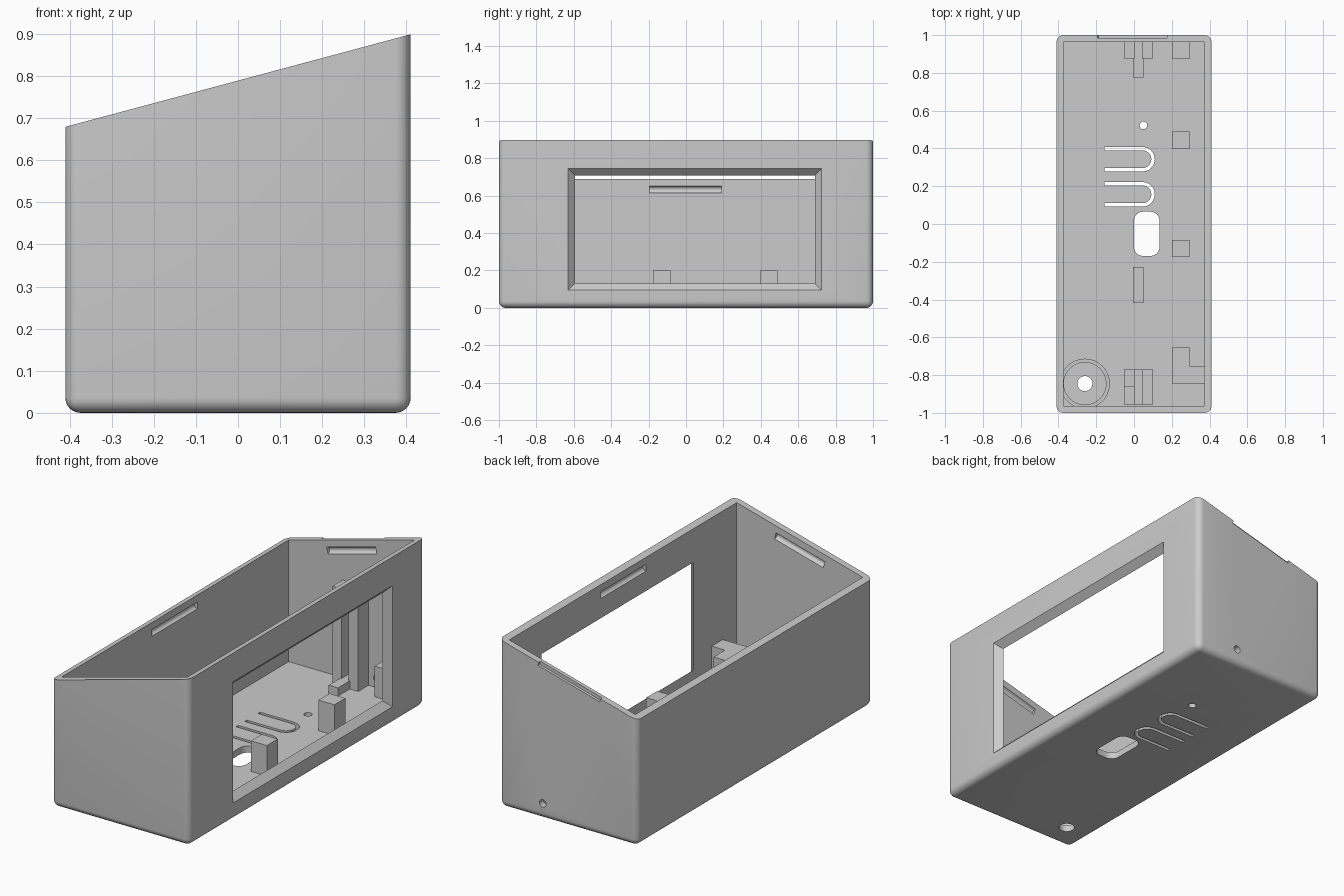
import bpy, bmesh, math
from mathutils import Matrix, Vector

if "Cube" in bpy.data.objects:
    bpy.data.objects.remove(bpy.data.objects["Cube"], do_unlink=True)

grey = bpy.data.materials.new("plain grey")
grey.use_nodes = True
COLOUR = (0.6, 0.6, 0.6, 1)
grey.diffuse_color = COLOUR
grey.node_tree.nodes["Principled BSDF"].inputs["Base Color"].default_value = COLOUR

TILT = math.radians(15)
HX, HY, WALL = 0.41, 1.0, 0.036
IX, IY = HX - WALL, HY - WALL
MID_TOP = 0.789


def finish(name, bm):
    bmesh.ops.recalc_face_normals(bm, faces=bm.faces)
    mesh = bpy.data.meshes.new(name)
    bm.to_mesh(mesh)
    bm.free()
    mesh.materials.append(grey)
    ob = bpy.data.objects.new(name, mesh)
    bpy.context.collection.objects.link(ob)
    return ob


def box(name, x, y, z):
    bm = bmesh.new()
    size = [b - a for a, b in (x, y, z)]
    centre = [(a + b) / 2 for a, b in (x, y, z)]
    bmesh.ops.create_cube(bm, size=1, matrix=Matrix.Translation(centre) @ Matrix.Diagonal((*size, 1)))
    return finish(name, bm)


def rod(name, centre, radius, length, axis, sides=24):
    bm = bmesh.new()
    turn = Vector(axis).to_track_quat('Z', 'Y').to_matrix().to_4x4()
    bmesh.ops.create_cone(bm, cap_ends=True, segments=sides, radius1=radius, radius2=radius,
                          depth=length, matrix=Matrix.Translation(centre) @ turn)
    return finish(name, bm)


def prism(name, points, z0, z1):
    bm = bmesh.new()
    face = bm.faces.new([bm.verts.new((x, y, z0)) for x, y in points])
    top = bmesh.ops.extrude_face_region(bm, geom=[face])["geom"]
    bmesh.ops.translate(bm, vec=(0, 0, z1 - z0), verts=[v for v in top if isinstance(v, bmesh.types.BMVert)])
    return finish(name, bm)


def arc(cx, cy, r, a0, a1, n=12):
    return [(cx + r * math.cos(math.radians(a0 + (a1 - a0) * i / n)),
             cy + r * math.sin(math.radians(a0 + (a1 - a0) * i / n))) for i in range(n + 1)]


def boolean(target, tool, operation='DIFFERENCE'):
    tool.hide_render = True
    mod = target.modifiers.new("cut", 'BOOLEAN')
    mod.operation, mod.solver, mod.object = operation, 'EXACT', tool
    bpy.context.view_layer.objects.active = target
    bpy.ops.object.modifier_apply(modifier=mod.name)
    bpy.data.objects.remove(tool, do_unlink=True)


# Rounded outer shell with a sloping open top
bm = bmesh.new()
bmesh.ops.create_cube(bm, size=1, matrix=Matrix.Translation((0, 0, 0.6)) @ Matrix.Diagonal((2 * HX, 2 * HY, 1.2, 1)))
bmesh.ops.bevel(bm, geom=bm.edges[:], offset=0.036, segments=6, profile=0.5, affect='EDGES')
cut = bmesh.ops.bisect_plane(bm, geom=bm.verts[:] + bm.edges[:] + bm.faces[:], plane_co=(0, 0, MID_TOP),
                             plane_no=(-math.sin(TILT), 0, math.cos(TILT)), clear_outer=True)
bmesh.ops.contextual_create(bm, geom=[e for e in cut["geom_cut"] if isinstance(e, bmesh.types.BMEdge)])
case = finish("case", bm)
boolean(case, box("cavity", (-IX, IX), (-IY, IY), (WALL, 1.5)))

# Display window with a chamfered frame
bm = bmesh.new()
for x, grow in ((HX + 0.02, 0.02), (IX - 0.02, -WALL - 0.02)):
    for y in (-0.63 - grow, 0.725 + grow):
        for z in (0.095 - grow, 0.745 + grow):
            bm.verts.new((x, y, z))
bmesh.ops.convex_hull(bm, input=bm.verts[:])
boolean(case, finish("window_cutter", bm))

# Lid snap grooves inside all four walls
for s in (-1, 1):
    boolean(case, rod("side_groove", (s * IX, -0.003, 0.733 + s * 0.1), 0.018, 0.385, (0, 1, 0), 12))
    boolean(case, rod("end_groove", (0, s * IY, 0.733), 0.018, 0.3, (math.cos(TILT), 0, math.sin(TILT)), 12))

# Pry notch on the back rim
notch = box("notch_cutter", (-0.19, 0.19), (0.985, 1.1), (-0.02, 0.1))
notch.data.transform(Matrix.Translation((-0.01, 0, MID_TOP)) @ Matrix.Rotation(-TILT, 4, 'Y'))
boolean(case, notch)

# Floor openings: button tongues, rounded port, drilled holes
for cy in (0.343, 0.157):
    outline = ([(-0.155, cy - 0.065)] + arc(0.045, cy, 0.065, -90, 90) + [(-0.155, cy + 0.065),
               (-0.155, cy + 0.047)] + arc(0.045, cy, 0.047, 90, -90) + [(-0.155, cy - 0.047)])
    boolean(case, prism("tongue_cutter", outline, -0.1, 0.1))
port = []
for cx, cy, a in ((0.088, 0.018, 0), (0.047, 0.018, 90), (0.047, -0.122, 180), (0.088, -0.122, 270)):
    port += arc(cx, cy, 0.047, a, a + 90, 6)
port = [p for i, p in enumerate(port) if math.dist(p, port[i - 1]) > 0.0001]
boolean(case, prism("port_cutter", port, -0.1, 0.1))
boolean(case, rod("reset_hole", (0.05, 0.522, 0), 0.02, 0.2, (0, 0, 1)))
boolean(case, rod("cable_hole", (-0.26, -0.845, 0), 0.04, 0.2, (0, 0, 1)))
boolean(case, rod("back_hole", (0.15, HY, 0.085), 0.02, 0.2, (0, 1, 0)))

# Display supports along the window side
F = WALL - 0.005
POST = 0.2
for i, (y0, y1) in enumerate(((0.873, IY), (0.396, 0.489), (-0.176, -0.084), (-0.845, -0.655))):
    box(f"display_post_{i + 1}", (0.2, 0.295), (y0, y1), (F, POST))
box("display_post_foot", (0.295, IX), (-0.845, -0.752), (F, POST))

# Circuit board guides and rests
for i, (x0, x1) in enumerate(((-0.053, 0.002), (0.043, 0.1))):
    box(f"back_guide_{i + 1}", (x0, x1), (0.876, IY), (F, 0.56))
box("front_guide_left", (0.043, 0.1), (-0.955, -0.77), (F, POST))
box("front_guide_right", (-0.053, 0.002), (-0.955, -0.86), (F, POST))
box("front_guide_step", (-0.053, 0.002), (-0.86, -0.77), (F, 0.13))
for name, y0, y1 in (("back", 0.776, IY), ("middle", -0.418, -0.228), ("front", -0.955, -0.77)):
    box(f"board_rest_{name}", (-0.005, 0.05), (y0, y1), (F, 0.08))

# Round holder in the front corner, trimmed by the walls
ring = rod("round_holder", (-0.26, -0.845, 0.075), 0.132, 0.09, (0, 0, 1), 48)
boolean(ring, rod("holder_bore", (-0.26, -0.845, 0.1), 0.112, 0.3, (0, 0, 1), 48))
boolean(ring, box("holder_trim", (-IX - 0.002, IX), (-IY - 0.002, IY), (0, 1)), 'INTERSECT')

# Smooth rounded surfaces, keep edges crisp
bpy.ops.object.select_all(action='DESELECT')
for ob in (case, ring):
    ob.select_set(True)
bpy.context.view_layer.objects.active = case
bpy.ops.object.shade_smooth_by_angle(angle=math.radians(32))
